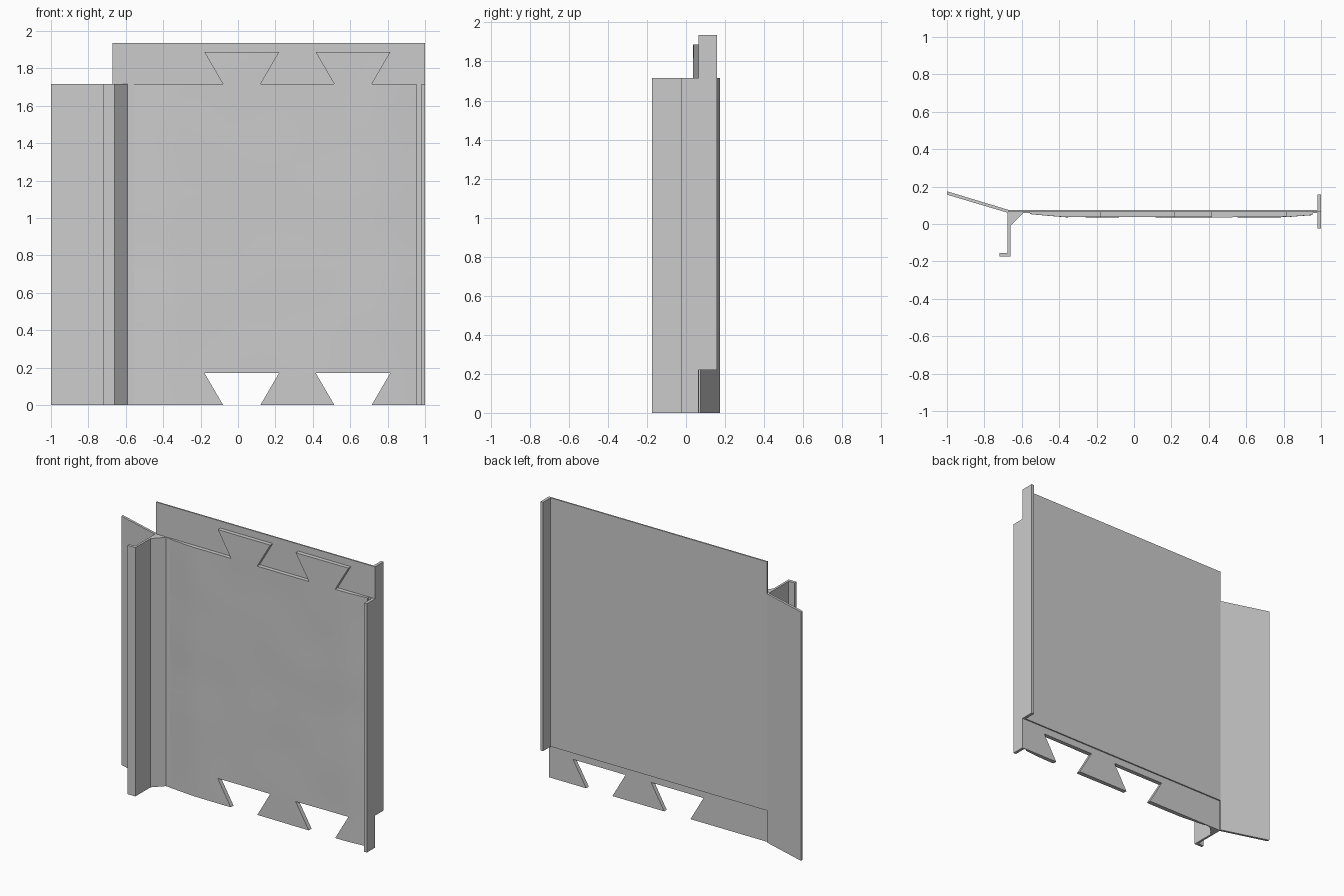
import bpy, bmesh
from mathutils import Vector, noise

if "Cube" in bpy.data.objects:
    bpy.data.objects.remove(bpy.data.objects["Cube"])

grey = bpy.data.materials.new("plain grey")
grey.use_nodes = True
tone = (0.6, 0.6, 0.6, 1)
grey.diffuse_color = tone
grey.node_tree.nodes["Principled BSDF"].inputs["Base Color"].default_value = tone


def finish(name, bm):
    bmesh.ops.recalc_face_normals(bm, faces=bm.faces)
    mesh = bpy.data.meshes.new(name)
    bm.to_mesh(mesh)
    bm.free()
    mesh.materials.append(grey)
    obj = bpy.data.objects.new(name, mesh)
    bpy.context.collection.objects.link(obj)
    return obj


def prism(name, points, axis, low, high):
    """Extrude a flat outline along the given axis, from low to high."""
    bm = bmesh.new()
    verts = []
    for a, b in points:
        co = [a, b]
        co.insert(axis, low)
        verts.append(bm.verts.new(co))
    face = bm.faces.new(verts)
    moved = bmesh.ops.extrude_face_region(bm, geom=[face])["geom"]
    shift = Vector((0, 0, 0))
    shift[axis] = high - low
    bmesh.ops.translate(bm, vec=shift, verts=[v for v in moved if isinstance(v, bmesh.types.BMVert)])
    return finish(name, bm)


HEIGHT, DROP = 1.715, 0.172
LEFT, RIGHT = -0.59, 0.98
CENTRES = (0.02, 0.615)


def dovetails(base):
    """Outline points of the flared joints along a horizontal edge."""
    pts = []
    for c in CENTRES:
        pts += [(c - 0.1, base), (c - 0.2, base + DROP),
                (c + 0.2, base + DROP), (c + 0.1, base)]
    return pts


outline = ([(LEFT, 0)] + dovetails(0) + [(RIGHT, 0), (RIGHT, HEIGHT)]
           + dovetails(HEIGHT)[::-1] + [(LEFT, HEIGHT)])

# Interlocking front sheet and the plain backing sheet
prism("front_sheet", outline, 1, 0.059, 0.066)
prism("backing_sheet", [(-0.67, 0.22), (RIGHT, 0.22), (RIGHT, 1.935), (-0.67, 1.935)], 1, 0.065, 0.075)

# Angled wing, corner post, lip and fillet share one section
prism("corner_frame", [(-1, 0.175), (-1, 0.157), (-0.675, 0.06), (-0.675, -0.155),
                       (-0.72, -0.155), (-0.72, -0.175), (-0.66, -0.175), (-0.66, -0.01),
                       (LEFT, 0.06), (LEFT, 0.066), (-0.67, 0.066), (-0.67, 0.075)], 2, 0, HEIGHT)

# Stepped flange along the other side
prism("side_flange", [(-0.025, 0), (0.065, 0), (0.065, 0.22), (0.158, 0.22),
                      (0.158, 1.935), (0.065, 1.935), (0.065, HEIGHT), (-0.025, HEIGHT)], 0, RIGHT, 1)

# Gently uneven facing, thinning towards its sides
X0, X1, TOP = -0.555, 0.955, HEIGHT + DROP + 0.02
bm = bmesh.new()
cols, rows = 24, 30
grid = []
for i in range(cols + 1):
    x = X0 + (X1 - X0) * i / cols
    thin = max(0, 1 - (x - X0) / 0.19, 0.7 * (1 - (X1 - x) / 0.16))
    line = []
    for j in range(rows + 1):
        z = -0.02 + (TOP + 0.02) * j / rows
        y = 0.037 + 0.017 * thin + 0.003 * noise.noise(Vector((x * 3, 0, z * 3)))
        line.append(bm.verts.new((x, y, z)))
    grid.append(line)
for i in range(cols):
    for j in range(rows):
        bm.faces.new((grid[i][j], grid[i + 1][j], grid[i + 1][j + 1], grid[i][j + 1]))
ext = bmesh.ops.extrude_face_region(bm, geom=bm.faces[:], use_keep_orig=True)["geom"]
for v in ext:
    if isinstance(v, bmesh.types.BMVert):
        v.co.y = 0.062
facing = finish("uneven_facing", bm)

# Trim the facing to the interlocking outline
cutter = prism("outline_cutter", outline, 1, -0.05, 0.1)
cutter.hide_render = True
trim = facing.modifiers.new("Trim", "BOOLEAN")
trim.operation = "INTERSECT"
trim.solver = "EXACT"
trim.object = cutter
bpy.ops.object.select_all(action="DESELECT")
bpy.context.view_layer.objects.active = facing
facing.select_set(True)
bpy.ops.object.modifier_apply(modifier=trim.name)
bpy.data.objects.remove(cutter)
bpy.ops.object.shade_smooth_by_angle(angle=0.5)
